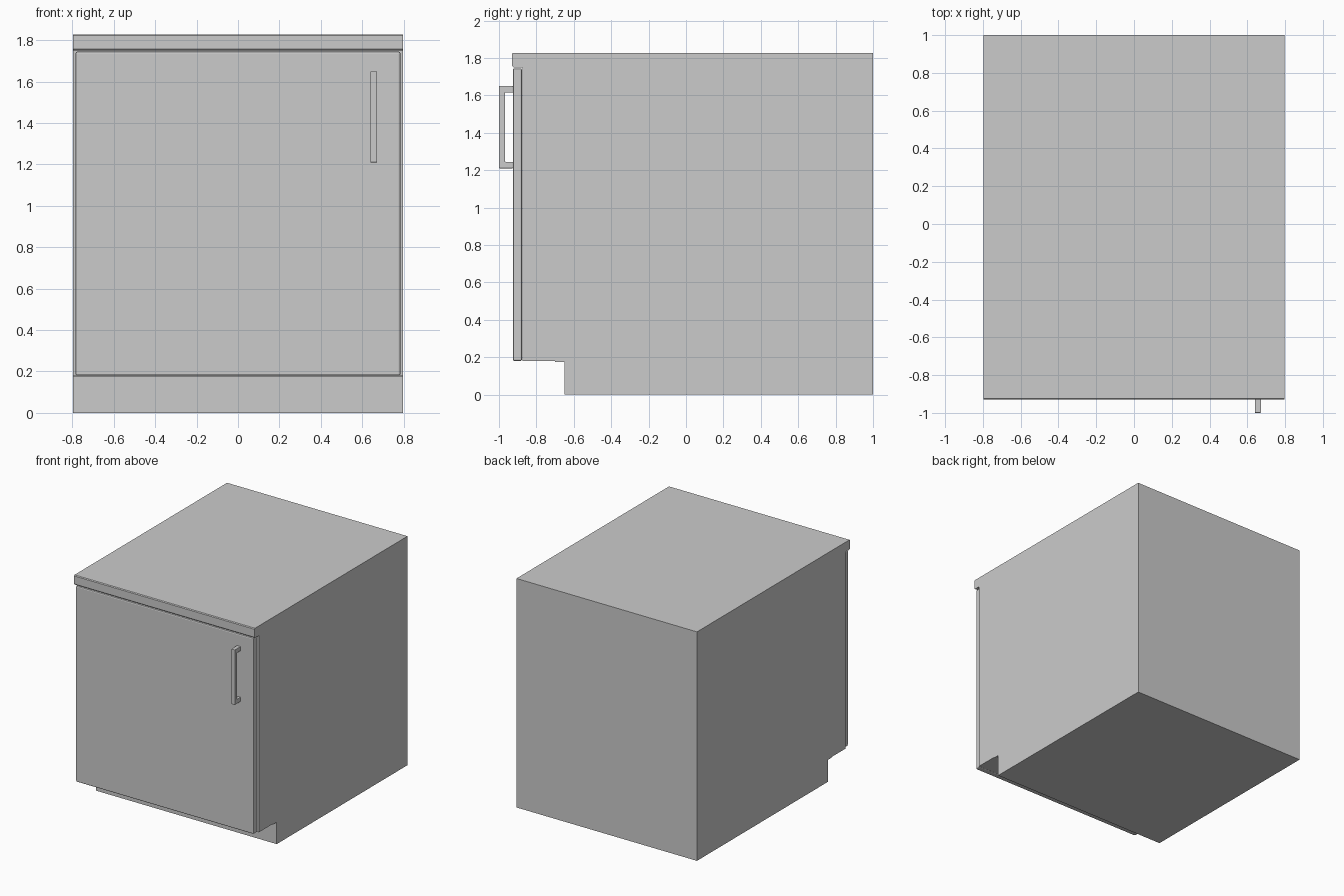
import bpy, bmesh

if "Cube" in bpy.data.objects:
    bpy.data.objects.remove(bpy.data.objects["Cube"])

W = 0.797  # half width of the cabinet


def extrude_x(name, profile, x0, x1, bevel=0.0):
    """Solid made by sweeping a (y, z) outline from x0 to x1."""
    bm = bmesh.new()
    face = bm.faces.new([bm.verts.new((x0, y, z)) for y, z in profile])
    new = bmesh.ops.extrude_face_region(bm, geom=[face])["geom"]
    moved = [g for g in new if isinstance(g, bmesh.types.BMVert)]
    bmesh.ops.translate(bm, verts=moved, vec=(x1 - x0, 0, 0))
    bmesh.ops.recalc_face_normals(bm, faces=bm.faces)
    mesh = bpy.data.meshes.new(name)
    bm.to_mesh(mesh)
    bm.free()
    obj = bpy.data.objects.new(name, mesh)
    bpy.context.collection.objects.link(obj)
    if bevel:
        mod = obj.modifiers.new("soft_edges", "BEVEL")
        mod.width = bevel
        mod.segments = 2
        mod.limit_method = "ANGLE"
    return obj


def rect(y0, y1, z0, z1):
    return [(y0, z0), (y1, z0), (y1, z1), (y0, z1)]


# Cabinet body with recessed toe kick and overhanging, eased worktop edge
extrude_x("cabinet_body", [
    (-0.65, 0), (1.0, 0), (1.0, 1.828),
    (-0.924, 1.828), (-0.93, 1.822), (-0.93, 1.758), (-0.922, 1.75),
    (-0.875, 1.75), (-0.875, 0.18), (-0.70, 0.18), (-0.70, 0.175),
    (-0.65, 0.175)], -W, W)

# Door slab in front of the body
extrude_x("door", rect(-0.926, -0.877, 0.18, 1.745), -0.785, 0.785, 0.009)

# Bracket-shaped pull handle: bar with two posts
extrude_x("door_handle", [
    (-1.0, 1.21), (-0.925, 1.21), (-0.925, 1.245), (-0.968, 1.245),
    (-0.968, 1.615), (-0.925, 1.615), (-0.925, 1.65), (-1.0, 1.65)],
    0.64, 0.672, 0.003)
